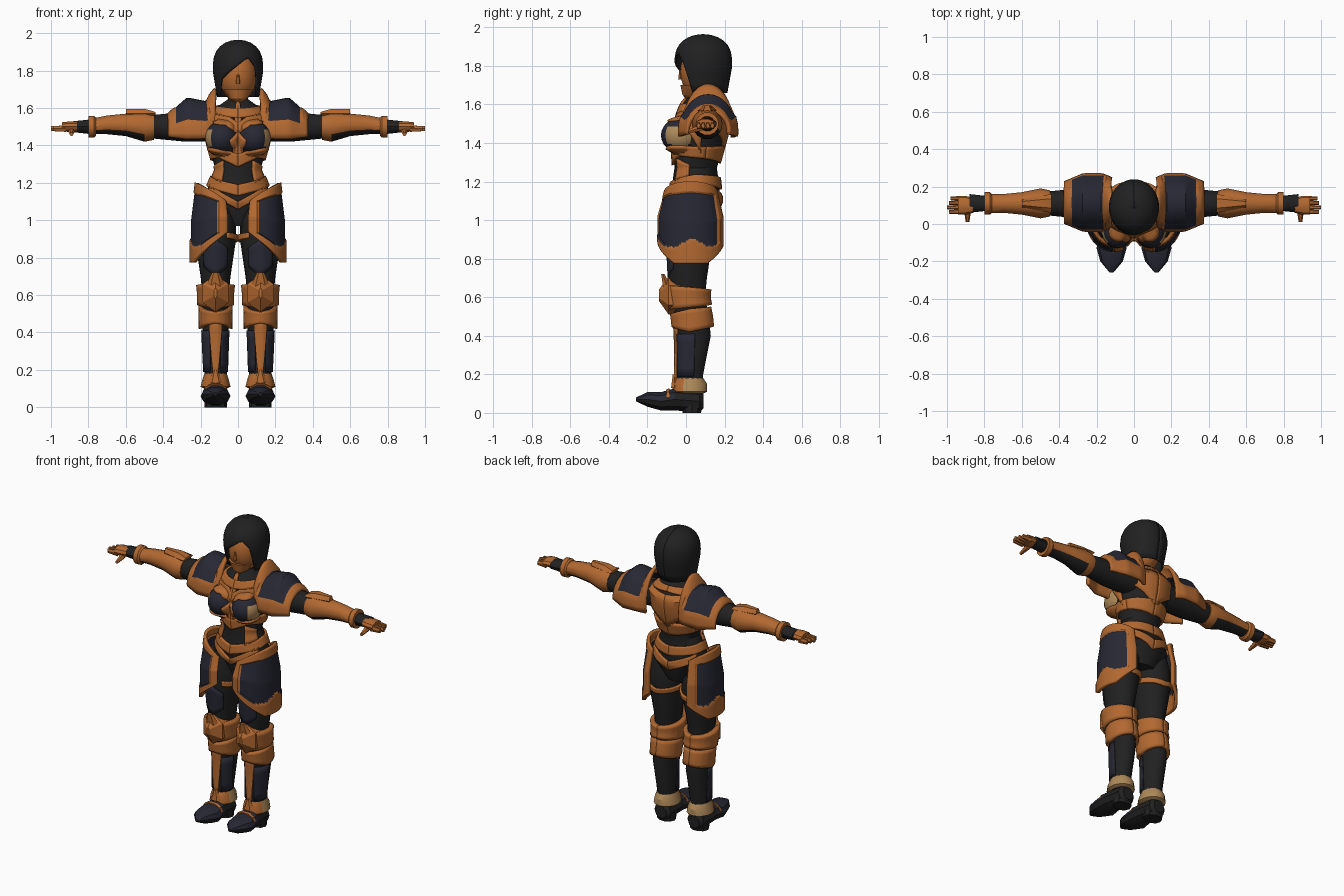
import bpy, bmesh
from math import sin, cos, pi, radians, sqrt
from mathutils import Vector
from mathutils.bvhtree import BVHTree

if "Cube" in bpy.data.objects:
    bpy.data.objects.remove(bpy.data.objects["Cube"])


def material(name, red, green, blue):
    mat = bpy.data.materials.new(name)
    mat.use_nodes = True
    mat.diffuse_color = (red, green, blue, 1)
    shader = next(node for node in mat.node_tree.nodes if node.type == 'BSDF_PRINCIPLED')
    shader.inputs["Base Color"].default_value = mat.diffuse_color
    return mat


BLACK = material("black cloth", .015, .015, .016)
NAVY = material("dark navy", .02, .021, .034)
BRONZE = material("bronze", .45, .14, .03)
TAN = material("tan", .42, .25, .1)


def finish(name, bm, mats, mirror, rule=None, thickness=0):
    """Turn a bmesh into a shaded, coloured object with optional mirror and thickness."""
    bmesh.ops.recalc_face_normals(bm, faces=bm.faces)
    if rule:
        for face in bm.faces:
            face.material_index = rule(face.calc_center_median(), face.normal)
    mesh = bpy.data.meshes.new(name)
    bm.to_mesh(mesh)
    bm.free()
    for mat in mats:
        mesh.materials.append(mat)
    mesh.shade_smooth()
    mesh.set_sharp_from_angle(angle=radians(30))
    obj = bpy.data.objects.new(name, mesh)
    bpy.context.collection.objects.link(obj)
    if thickness:
        solid = obj.modifiers.new("thickness", 'SOLIDIFY')
        solid.thickness, solid.offset = thickness, 0
    if mirror:
        obj.modifiers.new("mirror", 'MIRROR')
    return obj


def loft(name, axis, centre, rows, mats, rule=None, sides=14, mirror=True, phase=0):
    """Rows are (position on the axis, two radii, optional shift of the second centre)."""
    bm = bmesh.new()
    rings = []
    for pos, wide, deep, *shift in rows:
        ring = []
        for i in range(sides):
            angle = 2 * pi * i / sides + phase
            p = centre[0] + wide * cos(angle)
            q = centre[1] + deep * sin(angle) + sum(shift)
            ring.append(bm.verts.new({'x': (pos, p, q), 'y': (p, pos, q), 'z': (p, q, pos)}[axis]))
        rings.append(ring)
    for low, high in zip(rings, rings[1:]):
        for i in range(sides):
            j = (i + 1) % sides
            bm.faces.new((low[i], low[j], high[j], high[i]))
    bm.faces.new(rings[0])
    bm.faces.new(rings[-1])
    return finish(name, bm, mats, mirror, rule)


def ball(name, centre, radii, mats, rule=None, mirror=False):
    bm = bmesh.new()
    bmesh.ops.create_uvsphere(bm, u_segments=18, v_segments=12, radius=1)
    bmesh.ops.scale(bm, vec=radii, verts=bm.verts)
    bmesh.ops.translate(bm, vec=centre, verts=bm.verts)
    return finish(name, bm, mats, mirror, rule)


def sheet(name, columns, lines, shape, mats, rule=None, mirror=True, thickness=.02):
    """Curved sheet whose points and face colours are functions of u and v."""
    bm = bmesh.new()
    verts = [[bm.verts.new(shape(i / columns, j / lines)) for j in range(lines + 1)]
             for i in range(columns + 1)]
    for i in range(columns):
        for j in range(lines):
            face = bm.faces.new((verts[i][j], verts[i + 1][j],
                                 verts[i + 1][j + 1], verts[i][j + 1]))
            if rule:
                face.material_index = rule((i + .5) / columns, (j + .5) / lines)
    return finish(name, bm, mats, mirror, thickness=thickness)


def interp(rows, t):
    """Linear interpolation of rows keyed by their first value."""
    for a, b in zip(rows, rows[1:]):
        if t <= b[0]:
            k = (t - a[0]) / (b[0] - a[0])
            return [p + k * (q - p) for p, q in zip(a[1:], b[1:])]
    return rows[-1][1:]


def tree_of(*objects):
    verts, polys = [], []
    for obj in objects:
        base = len(verts)
        verts += [v.co.copy() for v in obj.data.vertices]
        polys += [[base + i for i in p.vertices] for p in obj.data.polygons]
    return BVHTree.FromPolygons(verts, polys)


def band(name, tree, centre, points, mat=BRONZE, lift=.006, thickness=.016):
    """Wrap a strip on a body; points are (degrees from the front, height, width)."""
    first, last = points[0][0], points[-1][0]

    def shape(u, v):
        angle = first + (last - first) * u
        height, width = interp(points, angle)
        out = Vector((sin(radians(angle)), -cos(radians(angle)), 0))
        axis = Vector((*centre, height + width * (v - .5)))
        hit = tree.ray_cast(axis + out, -out)[0] or axis
        return hit + out * lift
    sheet(name, max(2, round((last - first) / 6)), 5, shape, [mat], thickness=thickness)


# Torso and bust
SPINE = (0, .05)
torso = loft("torso", 'z', SPINE, [
    (.97, .09, .08), (1.1, .19, .13), (1.2, .15, .12), (1.27, .12, .11), (1.45, .17, .14, .02),
    (1.55, .17, .13, .04), (1.6, .12, .1, .03), (1.65, .05, .06, .03)],
    [BLACK], sides=24, mirror=False)
bust = ball("bust", (.088, -.03, 1.44), (.088, .1, .09), [NAVY, TAN],
            lambda c, n: int(n.x > .72 and c.z < 1.48), mirror=True)

# Bronze trim on the torso
body = tree_of(torso, bust)
TRIMS = {
    "chest_strip": [(0, 1.55, .2), (10, 1.55, .14)],
    "sternum_strip": [(0, 1.4, .16), (14, 1.4, .06)],
    "collar_band": [(0, 1.57, .05), (180, 1.6, .03)],
    "bust_top_trim": [(0, 1.49, .06), (25, 1.53, .04), (75, 1.55, .05)],
    "bust_under_trim": [(0, 1.32, .07), (50, 1.36, .05), (110, 1.35, .06)],
    "rib_trim": [(76, 1.5, .06), (100, 1.43, .16)],
    "upper_back_plate": [(110, 1.53, .08), (145, 1.5, .15), (180, 1.46, .22)],
    "lower_back_plate": [(110, 1.35, .06), (180, 1.34, .09)],
    "waist_strip": [(40, 1.26, .12), (75, 1.26, .06)],
    "belt": [(0, 1.16, .06), (90, 1.21, .05), (180, 1.19, .06)],
    "front_belt_drop": [(0, 1.08, .04), (70, 1.17, .04)],
    "back_belt_drop": [(110, 1.16, .04), (180, 1.09, .06)],
}
for trim_name, trim_points in TRIMS.items():
    band(trim_name, body, SPINE, trim_points)

# Neck, face and nose
loft("neck", 'z', (0, .08), [(1.58, .06, .06), (1.7, .05, .05)], [BLACK], mirror=False)
ball("face", (0, .08, 1.77), (.1, .11, .14), [BRONZE])
loft("jaw", 'z', (0, .03), [(1.63, .02, .03), (1.65, .05, .05), (1.7, .08, .06)],
     [BRONZE], mirror=False)
loft("nose", 'z', (0, -.03), [(1.73, .012, .012), (1.78, .006, .006)], [BRONZE],
     sides=6, mirror=False)

# Bobbed hair: domed crown, tapered sides and a slanted fringe of (degrees, height)
FRINGE = [(-180, 1.66), (-62, 1.66), (-46, 1.75), (25, 1.87), (48, 1.81), (62, 1.66), (180, 1.66)]


def hair(u, v):
    angle = 360 * u - 180
    low, = interp(FRINGE, angle)
    z = low + (1.96 - low) * sin(v * pi / 2)
    rise = min(1, (z - 1.8) / .16)
    size = sqrt(1 - rise ** 3) if rise > 0 else 1 + rise / 5
    return (.13 * size * sin(radians(angle)), .09 - .145 * size * cos(radians(angle)), z)


sheet("hair", 40, 10, hair, [BLACK], mirror=False, thickness=.01)

# Shoulder guards with raised rims; rows are (outward, height, depth)
SHOULDER = [(0, .23, .12), (.2, .17, .14), (.6, .19, .14), (1, .1, .1)]


def shoulder_rim(u, v):
    return int(abs(u - .5) > .34 or abs(v - .5) > .33)


def shoulder(u, v):
    height, depth = interp(SHOULDER, u)
    angle = radians(195 * (v - .5))
    size = 1.05 if shoulder_rim(u, v) else .98
    return (.12 + u / 4, .115 + size * depth * sin(angle), 1.46 + size * height * cos(angle))


sheet("shoulder_guard", 18, 20, shoulder, [NAVY, BRONZE], shoulder_rim)

# Arms: sleeve, forearm guard, cuff and glove
ARM = (.11, 1.5)
loft("upper_arm", 'x', ARM, [(.1, .08, .08), (.3, .08, .08), (.5, .06, .06)], [BLACK])
loft("forearm_guard", 'x', ARM, [(.45, .07, .07), (.5, .08, .08), (.6, .06, .06, .01),
                                 (.7, .05, .05, .01), (.8, .05, .04)],
     [BRONZE, BLACK], lambda c, n: int(.52 < c.x < .76 and n.z < -.5), sides=12)
loft("elbow_fin", 'x', (.11, 1.57), [(.44, .05, .01), (.5, .04, .03), (.6, .02, .03)],
     [BRONZE], sides=6)
loft("cuff", 'x', ARM, [(.76, .05, .05), (.77, .06, .06), (.8, .06, .06)], [BRONZE])
loft("glove", 'x', ARM, [(.79, .04, .04), (.88, .05, .03)], [BLACK])

# Hands
loft("palm", 'x', (.1, 1.5), [(.86, .04, .03), (.9, .05, .03), (.94, .05, .025)], [BRONZE], sides=10)
for i, finger in enumerate(("index", "middle", "ring", "little")):
    loft(finger + "_finger", 'x', (.065 + .024 * i, 1.49),
         [(.92, .013, .02), (1 - .01 * abs(i - 1), .01, .015)], [BRONZE], sides=6)
loft("thumb", 'y', (.89, 1.46), [(.01, .01, .01), (.08, .02, .02, .02)], [BRONZE], sides=6)

# Legs with shin strip, boot panels and thigh straps
LEG = (.12, .02)
leg = loft("leg", 'z', LEG, [
    (.1, .06, .07), (.2, .06, .07), (.4, .07, .09, .02), (.5, .07, .09, .01), (.6, .07, .09, -.01),
    (.7, .08, .1, -.01), (.9, .11, .12), (1, .11, .12), (1.1, .08, .1)], [BLACK], sides=18)
limb = tree_of(leg)
band("shin_strip", limb, LEG, [(-26, .46, .06), (-8, .32, .34), (8, .32, .34), (26, .46, .06)])
for side, start, end in (("outer", 24, 110), ("inner", -90, -24)):
    band(side + "_boot_panel", limb, LEG, [(start, .3, .22), (end, .3, .22)], NAVY, .003, .008)
band("thigh_panel", limb, LEG, [(-35, .8, .1), (0, .8, .2), (35, .8, .1)], NAVY, .003, .008)
band("thigh_strap", limb, LEG, [(80, .94, .03), (180, .88, .03), (330, .92, .03)])

# Knee guards
band("knee_band", limb, LEG, [(-180, .6, .08), (0, .6, .13), (180, .6, .08)], BRONZE, .014, .03)
band("calf_band", limb, LEG, [(-180, .5, .1), (-90, .48, .12), (0, .48, .06), (90, .48, .12),
                              (180, .5, .1)], BRONZE, .01, .024)
loft("kneecap", 'y', (.12, .61), [(-.03, .08, .1), (-.09, .08, .1), (-.14, .01, .03)],
     [BRONZE], sides=6, phase=pi / 2)
loft("knee_crest", 'z', (.12, -.09), [(.63, .06, .03), (.72, .02, .01, -.03)], [BRONZE], sides=6)


# Hip plates: wrapped sheets with a bronze border and a peaked lower band
def hip_rim(u, v):
    peak = .18 * max(0, 1 - 3.5 * abs(u - .6))
    return int(abs(u - .5) > .39 or v > .87 or v < .12 + peak)


def hip(u, v):
    angle = 190 * u - 112
    top = 1.2 - .1 * (angle / 112) ** 2
    bottom = .775 + max(0, abs(angle) - 30) / 500
    size = (1 - .4 * max(0, v - .5)) * (1.03 if hip_rim(u, v) else .98)
    return (.11 + .135 * size * cos(radians(angle)),
            .025 + .16 * size * sin(radians(angle)), bottom + (top - bottom) * v)


sheet("hip_plate", 44, 44, hip, [NAVY, BRONZE], hip_rim)

# Ankle guards and shoes
loft("ankle_guard", 'z', LEG, [(.1, .06, .07), (.11, .08, .09), (.15, .07, .09), (.18, .06, .07)],
     [BRONZE, TAN], lambda c, n: int(c.y > -.02), sides=16)
loft("ankle_point", 'z', (.12, -.06), [(.13, .04, .02), (.2, .01, .01)], [BRONZE], sides=6)
loft("shoe", 'y', (.12, .06), [(.09, .04, .04), (.07, .06, .06), (-.06, .07, .06, .01),
                               (-.13, .08, .05), (-.2, .06, .04, .01), (-.26, .01, .01, .01)],
     [BLACK, NAVY], lambda c, n: int(c.y < -.06 and n.z > 0), sides=10)
loft("heel", 'z', (.12, .03), [(0, .06, .05), (.05, .06, .06)], [BLACK], sides=10)
loft("shoe_strap", 'y', (.12, .08), [(-.085, .07, .05), (-.1, .07, .045)], [BRONZE], sides=10)
